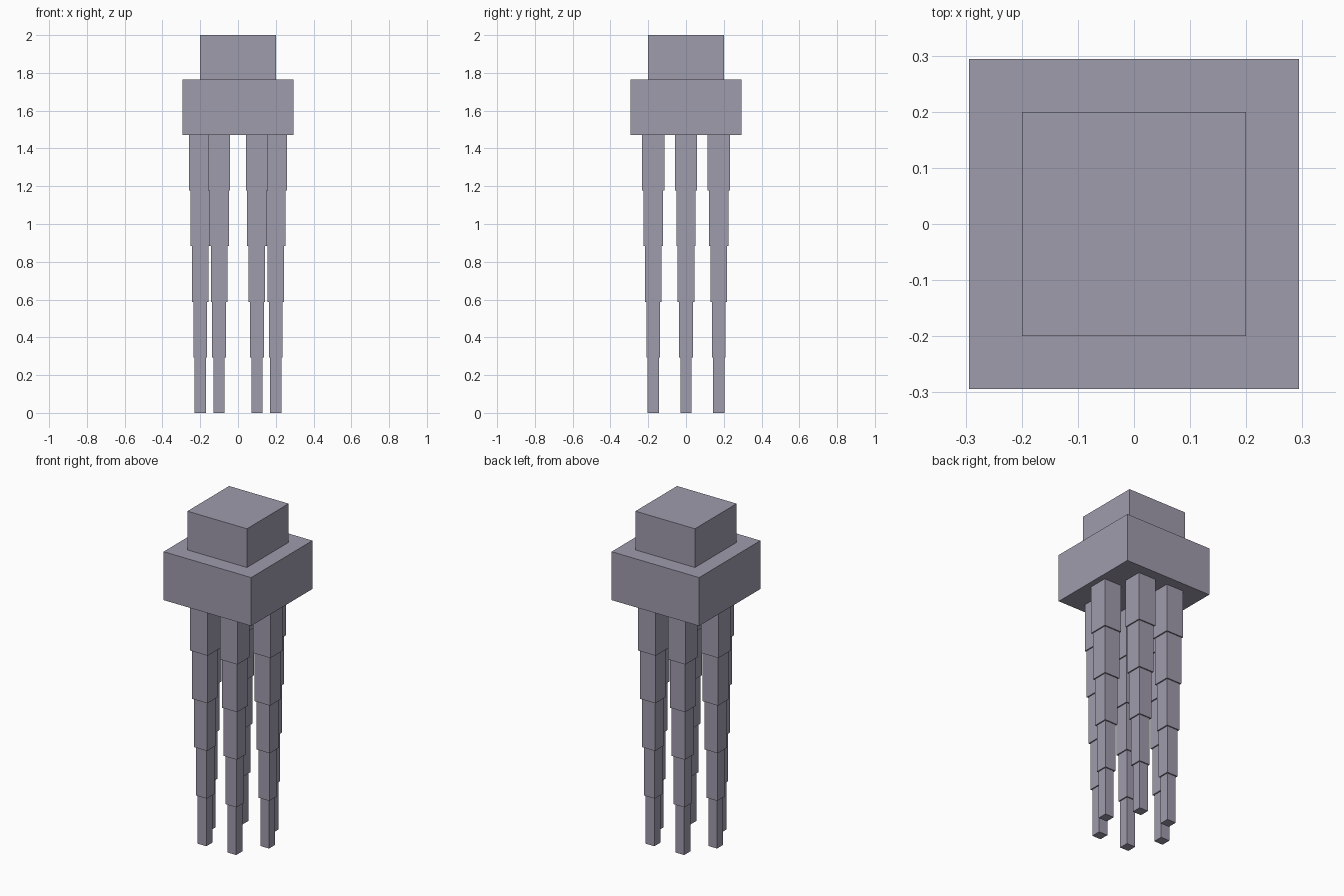
import bpy, bmesh, math
from mathutils import Matrix

if "Cube" in bpy.data.objects:
    bpy.data.objects.remove(bpy.data.objects["Cube"])

U = 2 / 3.4          # body width; every other size is a fraction of it
SEG = 0.5 * U        # height of a leg segment and of the body

mat = bpy.data.materials.new("dusty_lavender_grey")
mat.diffuse_color = (0.352, 0.332, 0.418, 1)
mat.use_nodes = True
mat.node_tree.nodes["Principled BSDF"].inputs["Base Color"].default_value = mat.diffuse_color


def boxes(name, parts):
    """One object from stacked square boxes: (x, y, bottom, width, height)."""
    bm = bmesh.new()
    for x, y, z, w, h in parts:
        m = Matrix.Translation((x, y, z + h / 2)) @ Matrix.Diagonal((w, w, h, 1))
        bmesh.ops.create_cube(bm, size=1, matrix=m)
    me = bpy.data.meshes.new(name)
    bm.to_mesh(me)
    bm.free()
    me.materials.append(mat)
    ob = bpy.data.objects.new(name, me)
    bpy.context.collection.objects.link(ob)
    return ob


# Body slab and smaller head block
boxes("body", [(0, 0, 5 * SEG, U, SEG)])
boxes("head", [(0, 0, 6 * SEG, 0.68 * U, 0.4 * U)])

# Six stepped legs in a ring, each narrowing towards the ground
for i in range(6):
    a = math.radians(60 * i)
    x, y = 0.34 * U * math.cos(a), 0.34 * U * math.sin(a)
    boxes(f"leg_{i + 1}",
          [(x, y, k * SEG, (0.1 + 0.025 * k) * U, SEG) for k in range(5)])
